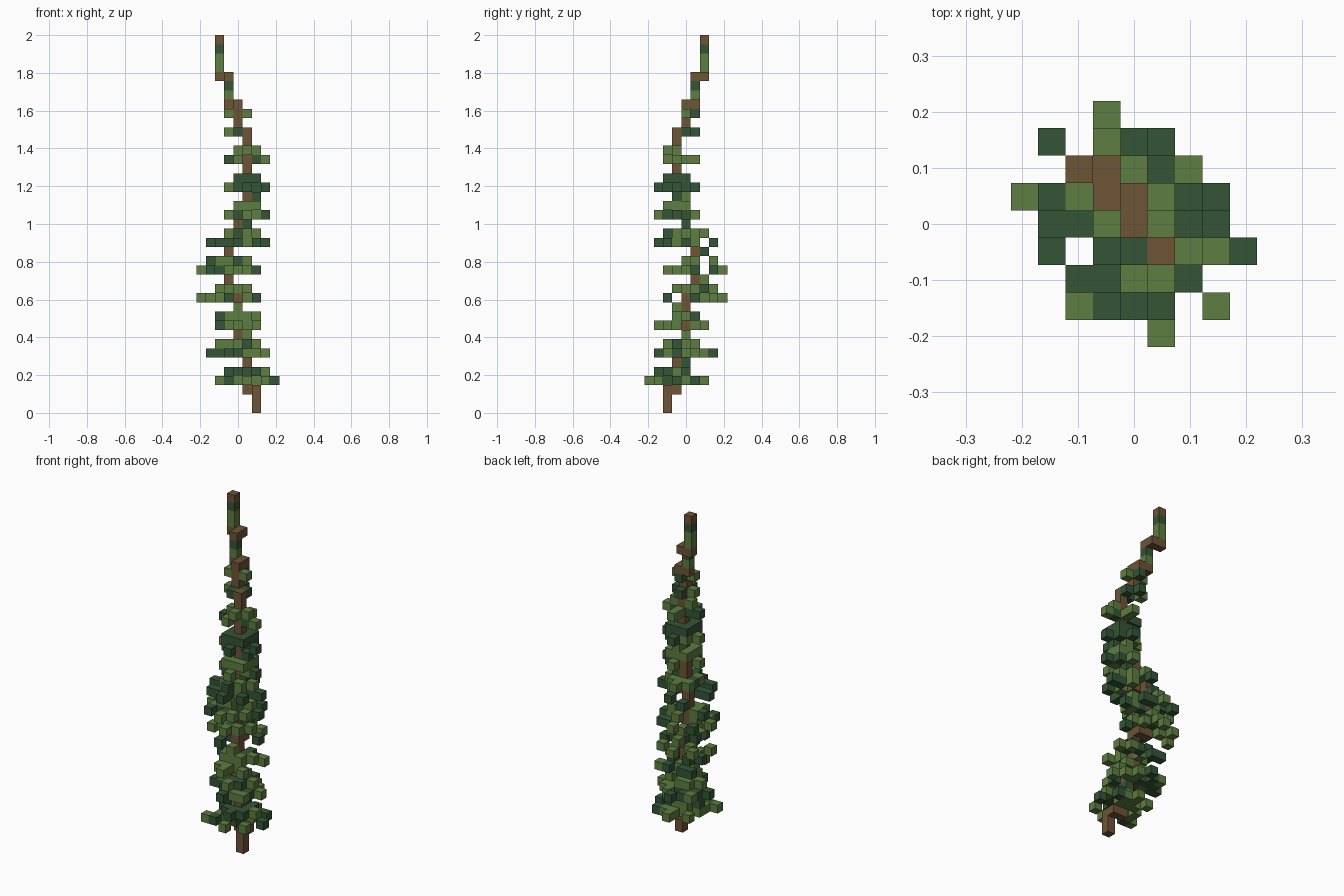
import bpy
import bmesh
import random
from mathutils import Vector

random.seed(7)
cube = bpy.data.objects.get("Cube")
if cube:
    bpy.data.objects.remove(cube, do_unlink=True)

LAYERS = 41
UNIT = 2 / LAYERS


def material(name, colour):
    mat = bpy.data.materials.new(name)
    mat.use_nodes = True
    mat.diffuse_color = (*colour, 1)
    mat.node_tree.nodes["Principled BSDF"].inputs["Base Color"].default_value = (*colour, 1)
    return mat


MATS = {
    "L": material("light_leaf_green", (0.11, 0.205, 0.052)),
    "D": material("dark_leaf_green", (0.034, 0.09, 0.036)),
    "B": material("bark_brown", (0.155, 0.088, 0.037)),
}

# Trunk: upright runs (diagonal offset, first layer, last layer), swaying along x = -y
RUNS = [(2, 0, 2), (1, 2, 6), (0, 6, 12), (-1, 12, 18), (0, 18, 21),
        (1, 21, 30), (0, 31, 33), (-1, 33, 36), (-2, 36, 40)]
trunk = {}
last = None
for c, start, end in RUNS:
    for z in range(start, end + 1):
        trunk[c, -c, z] = "B"
    if last and last[2] == start:
        trunk[last[0], -c, start] = "B"      # elbow joining two runs
    last = (c, start, end)

# Leafy shoots near the top of the trunk
for c, z, tone in [(-1, 34, "L"), (-1, 35, "D"), (-2, 37, "L"), (-2, 38, "L"), (-2, 39, "D")]:
    trunk[c, -c, z] = tone

# Canopy plan from back to front: outline and tone of the uppermost leaf
PLAN = ["...L.....",
        ".D.LDD...",
        "..BBLDL..",
        "LDLBBLDD.",
        ".DDLBLDD.",
        ".D.DDBLLD",
        "..DDLLD..",
        "..LDDD.L.",
        ".....L..."]
plan = {(i - 4, 4 - j): ch for j, row in enumerate(PLAN)
        for i, ch in enumerate(row) if ch != "."}

# Whorls of leaves: (layer, diagonal offset of the centre, radius)
WHORLS = [(3, 1, 3), (6, 0, 3), (9, 0, 3), (12, -1, 3), (15, -1, 3), (18, 0, 3),
          (21, 1, 2), (24, 1, 2), (27, 1, 2), (30, 0, 1), (32, 0, 1)]
leaves = {}


def add_leaf(x, y, z, tone=None):
    if (x, y) in plan and (x, y, z) not in trunk:
        leaves[x, y, z] = tone or random.choice("LD")


def add_disc(z, c, r, density):
    for dx in range(-r, r + 1):
        for dy in range(-r, r + 1):
            if dx * dx + dy * dy <= r * r + 0.5 and random.random() < density:
                add_leaf(c + dx, dy - c, z)


for z, c, r in WHORLS:
    sparse = z > 26
    add_disc(z, c, r, 0.25 if sparse else 0.4)
    for dx, dy in [(r, 0), (-r, 0), (0, r), (0, -r)]:
        if random.random() < (0.5 if sparse else 0.9):
            add_leaf(c + dx, dy - c, z)
    if z < 30:
        add_disc(z + 1, c, r - 1, 0.6)
    if z < 24:
        add_disc(z + 2, c, 1, 0.35)

# Two dense collars below the slim upper stem
for x in range(0, 3):
    for y in range(-2, 1):
        add_leaf(x, y, 22, "L")
        add_leaf(x, y, 25, "D")

# Fill any column of the plan that is still bare from its nearest whorl
columns = {(x, y) for x, y, z in leaves}
for (x, y), tone in plan.items():
    if tone != "B" and (x, y) not in columns:
        z, c, r = min(WHORLS, key=lambda w: Vector((x - w[1], y + w[1])).length - w[2])
        add_leaf(x, y, z)
for (x, y), tone in plan.items():
    heights = [z for a, b, z in leaves if (a, b) == (x, y)]
    if heights and tone != "B":
        leaves[x, y, max(heights)] = tone


# Blocks: only faces on the outside of the whole plant are made
def block_object(name, cells, tones):
    solid = trunk.keys() | leaves.keys()
    bm = bmesh.new()
    verts = {}
    for cell, tone in cells.items():
        middle = Vector(cell)
        for axis in range(3):
            for sign in (-1, 1):
                normal = Vector((0, 0, 0))
                normal[axis] = sign
                if tuple(int(v) for v in middle + normal) in solid:
                    continue
                u = Vector((0, 0, 0))
                u[(axis + 1) % 3] = 1
                v = normal.cross(u)
                corners = []
                for a, b in [(-1, -1), (1, -1), (1, 1), (-1, 1)]:
                    p = middle + (normal + u * a + v * b) / 2 + Vector((0, 0, 0.5))
                    key = (*cell, *p)
                    if key not in verts:
                        verts[key] = bm.verts.new(p * UNIT)
                    corners.append(verts[key])
                bm.faces.new(corners).material_index = tones.index(tone)
    mesh = bpy.data.meshes.new(name)
    bm.to_mesh(mesh)
    bm.free()
    for tone in tones:
        mesh.materials.append(MATS[tone])
    obj = bpy.data.objects.new(name, mesh)
    bpy.context.collection.objects.link(obj)


block_object("trunk", trunk, "BLD")
block_object("leaves", leaves, "LD")
